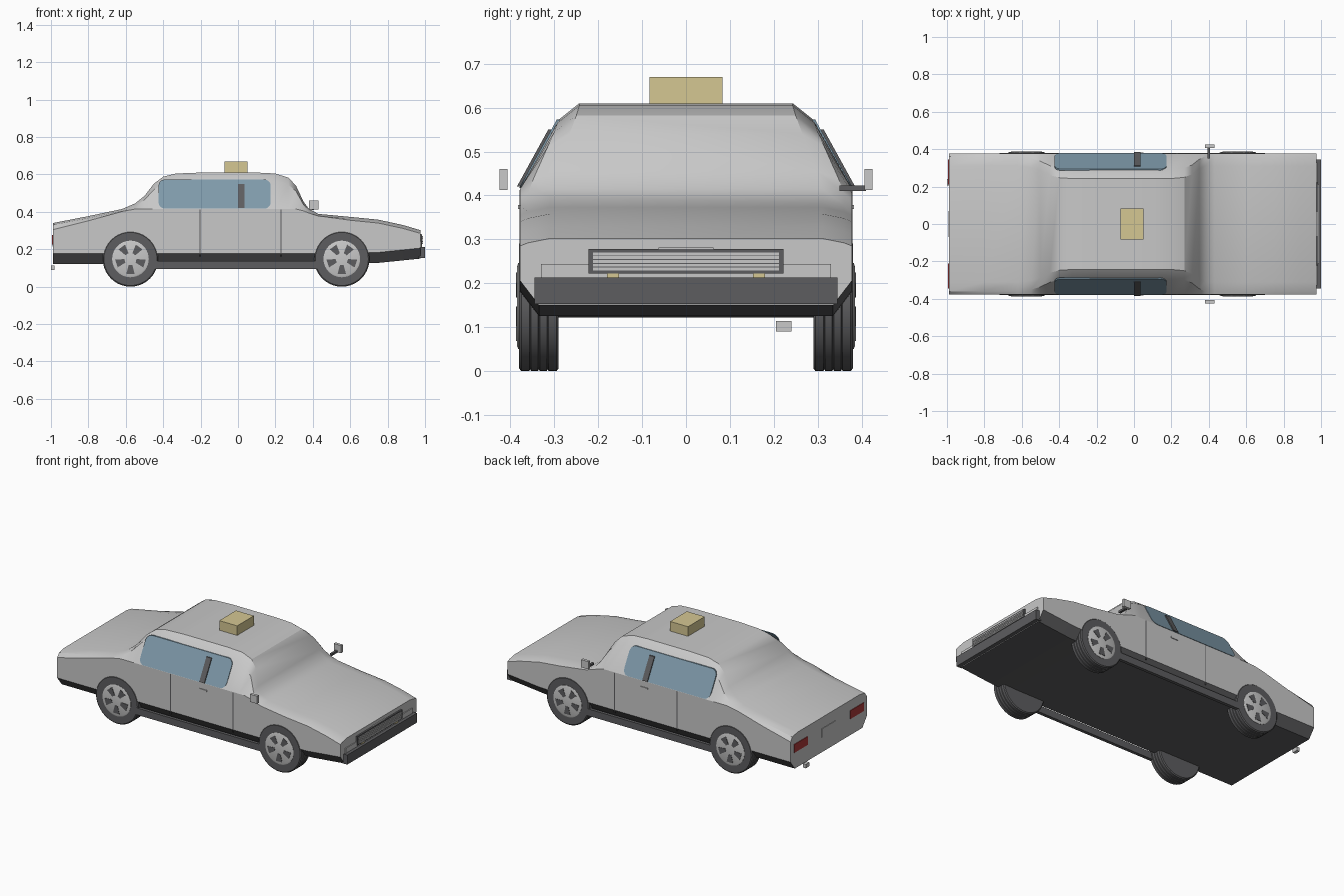
import bpy
import bmesh
from math import sin, cos, pi, radians
from mathutils import Vector

cube = bpy.data.objects.get("Cube")
if cube:
    bpy.data.objects.remove(cube, do_unlink=True)


def material(name, colour):
    mat = bpy.data.materials.new(name)
    mat.use_nodes = True
    rgba = (*colour, 1)
    mat.diffuse_color = rgba
    mat.node_tree.nodes["Principled BSDF"].inputs["Base Color"].default_value = rgba
    return mat


PAINT = material("silver paint", (.58, .58, .58))
DARK = material("dark rubber", (.11, .11, .115))
GLASS = material("blue glass", (.21, .32, .4))
YELLOW = material("pale yellow", (.66, .57, .29))
RED = material("tail light red", (.4, .04, .04))
SIDES = (("front_side", -1), ("back_side", 1))


def finish(name, bm, *mats, smooth=None):
    """Turn a bmesh into a named object with its materials."""
    bmesh.ops.recalc_face_normals(bm, faces=bm.faces)
    mesh = bpy.data.meshes.new(name)
    bm.to_mesh(mesh)
    bm.free()
    for mat in mats:
        mesh.materials.append(mat)
    obj = bpy.data.objects.new(name, mesh)
    bpy.context.collection.objects.link(obj)
    if smooth:
        bpy.ops.object.select_all(action='DESELECT')
        obj.select_set(True)
        bpy.context.view_layer.objects.active = obj
        bpy.ops.object.shade_smooth_by_angle(angle=radians(smooth))
    return obj


def prism(name, outline, depth, mat):
    """Extrude a closed outline of points along the depth vector."""
    bm = bmesh.new()
    depth = Vector(depth)
    base = [bm.verts.new(p) for p in outline]
    cap = [bm.verts.new(Vector(p) + depth) for p in outline]
    bm.faces.new(base)
    bm.faces.new(cap)
    for i in range(len(base)):
        j = (i + 1) % len(base)
        bm.faces.new((base[i], base[j], cap[j], cap[i]))
    return finish(name, bm, mat)


def box(name, xs, ys, zs, mat):
    (x, x2), (y, y2), (z, z2) = xs, ys, zs
    ring = [(x, y, z), (x2, y, z), (x2, y2, z), (x, y2, z)]
    return prism(name, ring, (0, 0, z2 - z), mat)


def lerp(a, b, t):
    return a + (b - a) * t


# Body shell: station position, centre height, belt height
STATIONS = [
    (-.99, .34, .305), (-.8, .377, .352), (-.62, .415, .402),
    (-.55, .445, .415), (-.5, .485, .415), (-.45, .55, .415),
    (-.4, .588, .415), (-.33, .605, .415), (-.2, .61, .415),
    (.1, .61, .415), (.2, .605, .415), (.27, .582, .415),
    (.31, .54, .415), (.35, .455, .405), (.38, .415, .393),
    (.43, .389, .378), (.6, .373, .355), (.75, .358, .34),
    (.88, .33, .312), (.975, .302, .285)]
HALF = .378


def half_section(x, top, belt):
    cabin = min(max((top - .42) / .18, 0), 1)
    rise = max(0, (x - .7) / .275) * .028
    return [(lerp(.31, .243, cabin), top),
            (lerp(.36, .293, cabin), top - lerp(.01, .04, cabin)),
            (HALF, belt),
            (HALF, .178 + rise),
            (.335, .122 + rise)]


bm = bmesh.new()
rings = []
for x, top, belt in STATIONS:
    half = half_section(x, top, belt)
    section = half + [(-y, z) for y, z in reversed(half)]
    rings.append([bm.verts.new((x, y, z)) for y, z in section])
count = len(rings[0])
for a, b in zip(rings, rings[1:]):
    for i in range(count):
        j = (i + 1) % count
        face = bm.faces.new((a[i], a[j], b[j], b[i]))
        # Sills and floor are the dark strips of the section
        face.material_index = int(i in (3, 4, 5))
bm.faces.new(rings[0])
bm.faces.new(rings[-1])
finish("body", bm, PAINT, DARK, smooth=28)


# Side windows lie on the sloping cabin wall
def wall(x, z, side, lift=0):
    return Vector((x, side * (HALF + lift - (z - .415) * .55), z))


def rounded_rect(x, x2, z, z2, radius):
    corners = ((x2, z2, -1, -1), (x, z2, 1, -1), (x, z, 1, 1), (x2, z, -1, 1))
    for k, (cx, cz, dx, dz) in enumerate(corners):
        for step in range(6):
            a = (k + step / 5) * pi / 2
            yield (cx + dx * radius + radius * cos(a),
                   cz + dz * radius + radius * sin(a))


for label, s in SIDES:
    pane = [wall(x, z, s, .003) for x, z in rounded_rect(-.425, .175, .417, .573, .035)]
    prism("window_" + label, pane, (0, -s * .008, 0), GLASS)
    post = [wall(x, z, s, .01) for x, z in
            ((0, .42), (.035, .42), (.035, .55), (0, .55))]
    prism("window_post_" + label, post, (0, -s * .012, 0), DARK)

    # Door seams, handle and running bar
    for seam, x in (("tail", -.203), ("nose", .23)):
        box(f"door_seam_{seam}_{label}", (x - .003, x + .003),
            (s * (HALF - .002), s * (HALF + .001)), (.16, .413), DARK)
    box("door_handle_" + label, (0, .05), (s * .37, s * .383), (.369, .378), PAINT)
    box("running_bar_" + label, (-.46, .45), (s * .36, s * .38), (.095, .138), DARK)

    # Mirror, tail light and amber lamp
    box("mirror_" + label, (.38, .43), (s * .407, s * .425), (.412, .46), PAINT)
    box("tail_light_" + label, (-.994, -.985), (s * .21, s * .345), (.225, .277), RED)
    box("amber_lamp_" + label, (.97, .984), (s * .153, s * .18), (.208, .222), YELLOW)

box("mirror_stem", (.392, .406), (.35, .41), (.41, .423), DARK)


# Wheels: lathed tyre, pale hub and five dark openings
def lathe(name, profile, centre, mat, segments=40):
    bm = bmesh.new()
    cx, cz = centre
    loops = []
    for y, r in profile:
        loops.append([bm.verts.new((cx + r * cos(2 * pi * k / segments), y,
                                    cz + r * sin(2 * pi * k / segments)))
                      for k in range(segments)])
    for a, b in zip(loops, loops[1:]):
        for k in range(segments):
            n = (k + 1) % segments
            bm.faces.new((a[k], a[n], b[n], b[k]))
    bm.faces.new(loops[0])
    bm.faces.new(loops[-1])
    return finish(name, bm, mat, smooth=30)


RADIUS = .148
for end, cx in (("tail", -.575), ("nose", .555)):
    for label, s in SIDES:
        tag = f"{end}_{label}"
        centre = (cx, RADIUS)
        tread = [(.29, RADIUS - .006), (.295, RADIUS)]
        for groove in (.315, .335, .355):
            tread += [(groove - .002, RADIUS), (groove, RADIUS - .004),
                      (groove + .002, RADIUS)]
        tread += [(.375, RADIUS), (.38, RADIUS - .006)]
        lathe("tyre_" + tag, [(s * y, r) for y, r in tread], centre, DARK)
        lathe("hub_" + tag, [(s * .37, .098), (s * .382, .098), (s * .385, .09)],
              centre, PAINT)
        for k in range(5):
            a = pi / 2 + (k + .5) * 2 * pi / 5
            shape = ((.033, -.3), (.082, -.27), (.082, .27), (.033, .3))
            slot = [(cx + r * cos(a + t), s * .382, RADIUS + r * sin(a + t))
                    for r, t in shape]
            prism(f"hub_opening_{k}_{tag}", slot, (0, s * .005, 0), DARK)

# Nose: bumper, lamp panel, badge strip and slatted grille
box("bumper", (.965, 1), (-.345, .345), (.153, .213), DARK)
box("lamp_panel", (.965, .98), (-.33, .33), (.2, .244), PAINT)
box("hood_strip", (.97, .982), (-.063, .063), (.277, .282), PAINT)
box("grille_frame", (.965, .985), (-.222, .222), (.222, .278), DARK)
for k in range(5):
    z = .229 + k * .0087
    box(f"grille_slat_{k}", (.98, .988), (-.212, .212), (z, z + .0065), PAINT)

# Tail: number plate panel and exhaust
box("plate_panel", (-.993, -.985), (-.07, .07), (.215, .27), PAINT)
box("exhaust", (-1, -.98), (.205, .24), (.09, .114), PAINT)

# Roof sign
box("roof_sign", (-.072, .052), (-.083, .083), (.6, .67), YELLOW)
